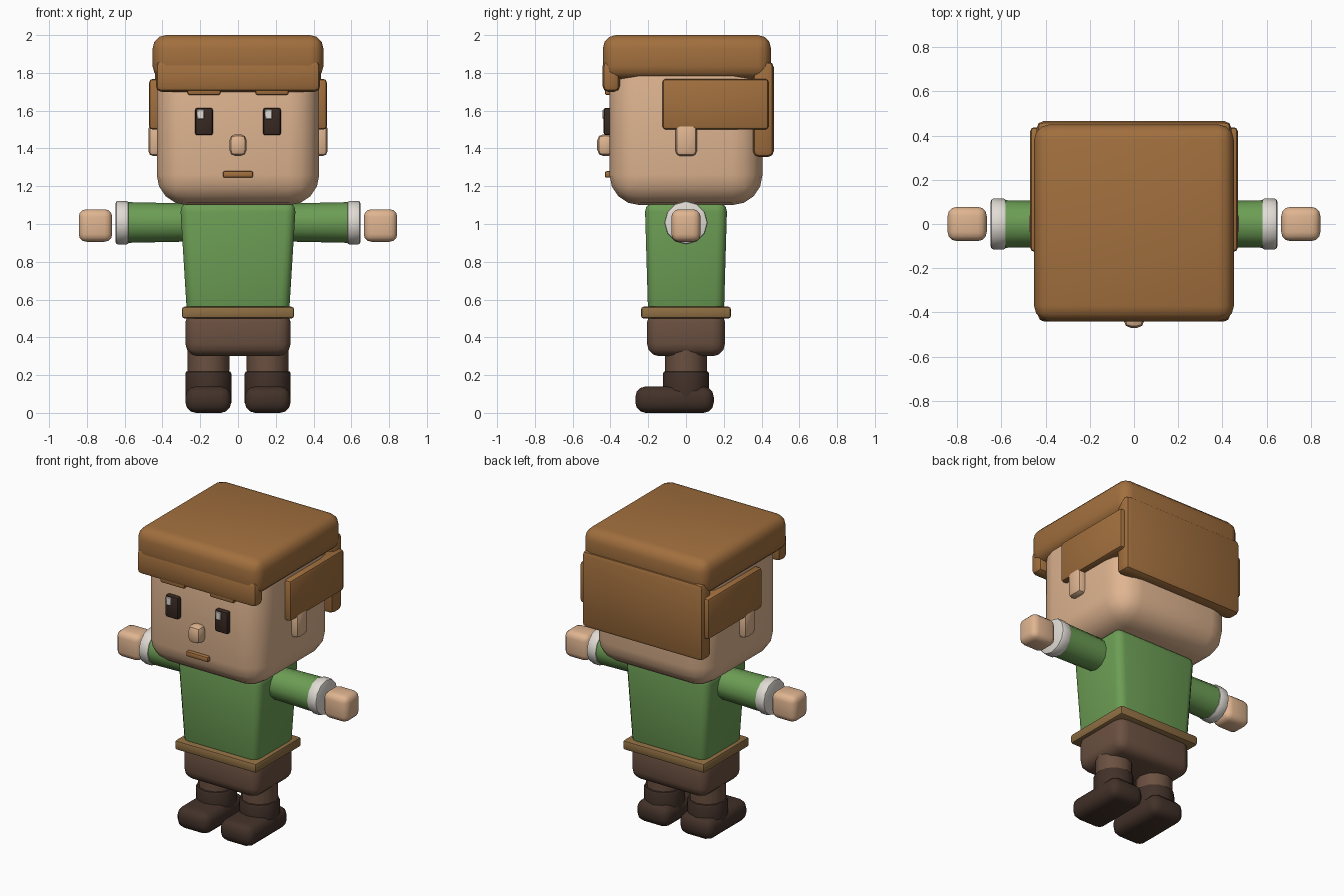
import bpy, bmesh, math
from mathutils import Matrix, Vector

if "Cube" in bpy.data.objects:
    bpy.data.objects.remove(bpy.data.objects["Cube"])


def material(name, rgb):
    m = bpy.data.materials.new(name)
    m.diffuse_color = (*rgb, 1)
    m.use_nodes = True
    m.node_tree.nodes["Principled BSDF"].inputs["Base Color"].default_value = m.diffuse_color
    return m


HAIR = material("hair brown", (0.36, 0.16, 0.048))
SKIN = material("skin", (0.74, 0.46, 0.28))
GREEN = material("shirt green", (0.15, 0.34, 0.09))
WHITE = material("cuff white", (0.75, 0.71, 0.66))
PANTS = material("trouser brown", (0.145, 0.08, 0.052))
BOOT = material("boot brown", (0.055, 0.031, 0.022))
BELT = material("belt tan", (0.27, 0.155, 0.055))
EYE = material("eye dark", (0.04, 0.022, 0.016))


def finish(name, bm, mat):
    bmesh.ops.recalc_face_normals(bm, faces=bm.faces)
    me = bpy.data.meshes.new(name)
    bm.to_mesh(me)
    bm.free()
    me.materials.append(mat)
    ob = bpy.data.objects.new(name, me)
    bpy.context.collection.objects.link(ob)
    return ob


def box(name, xs, ys, zs, mat, bevel=0.02, segs=2, bottom=(1, 1)):
    """Rounded box between limits; bottom scales the lower face in x and y."""
    bm = bmesh.new()
    bmesh.ops.create_cube(bm, size=1)
    for v in bm.verts:
        low = v.co.z < 0
        kx, ky = bottom if low else (1, 1)
        v.co = Vector(((xs[0] + xs[1]) / 2 + v.co.x * (xs[1] - xs[0]) * kx,
                       (ys[0] + ys[1]) / 2 + v.co.y * (ys[1] - ys[0]) * ky,
                       zs[0] if low else zs[1]))
    bmesh.ops.bevel(bm, geom=bm.edges[:], offset=bevel, segments=segs,
                    profile=0.5, affect='EDGES', clamp_overlap=True)
    return finish(name, bm, mat)


def tube(name, start, end, r1, r2, mat, sides=12, bevel=0.0):
    """Capped round bar from start to end."""
    a, b = Vector(start), Vector(end)
    d = b - a
    bm = bmesh.new()
    rot = Vector((0, 0, 1)).rotation_difference(d).to_matrix().to_4x4()
    bmesh.ops.create_cone(bm, cap_ends=True, segments=sides, radius1=r1, radius2=r2,
                          depth=d.length, matrix=Matrix.Translation((a + b) / 2) @ rot)
    if bevel:
        rims = [e for e in bm.edges if any(len(f.verts) > 4 for f in e.link_faces)]
        bmesh.ops.bevel(bm, geom=rims, offset=bevel, segments=2, profile=0.5, affect='EDGES')
    return finish(name, bm, mat)


def span(s, a, b):
    return tuple(sorted((s * a, s * b)))


# Head and hair
box("head", (-0.43, 0.43), (-0.405, 0.405), (1.10, 1.93), SKIN, 0.16, 4)
box("hair_cap", (-0.452, 0.452), (-0.44, 0.45), (1.765, 2.0), HAIR, 0.07, 3)
box("fringe", (-0.435, 0.435), (-0.442, -0.35), (1.70, 1.865), HAIR, 0.03)
box("back_hair", (-0.44, 0.44), (0.355, 0.465), (1.355, 1.86), HAIR, 0.03)

# Face
box("nose", (-0.046, 0.046), (-0.47, -0.38), (1.36, 1.475), SKIN, 0.032)
box("mouth", (-0.08, 0.08), (-0.43, -0.39), (1.245, 1.28), HAIR, 0.01)

# Torso, belt and hips
box("torso", (-0.307, 0.307), (-0.218, 0.218), (0.52, 1.115), GREEN, 0.05, 3, (0.88, 0.92))
box("belt", (-0.297, 0.297), (-0.238, 0.238), (0.50, 0.562), BELT, 0.014)
box("hips", (-0.278, 0.278), (-0.206, 0.206), (0.30, 0.545), PANTS, 0.065, 3)

for s, side in ((-1, "left"), (1, "right")):
    box(side + "_side_hair", span(s, 0.39, 0.47), (-0.125, 0.437), (1.50, 1.768), HAIR, 0.018)
    box(side + "_ear", span(s, 0.38, 0.474), (-0.055, 0.057), (1.36, 1.53), SKIN, 0.025)
    x = s * 0.18
    box(side + "_eye", (x - 0.047, x + 0.047), (-0.436, -0.39), (1.47, 1.615), EYE, 0.012)
    box(side + "_eye_glint", (x - 0.036, x + 0.0), (-0.441, -0.432), (1.555, 1.606), WHITE, 0.003, 1)
    box(side + "_eyebrow", (x - 0.087, x + 0.087), (-0.43, -0.39), (1.683, 1.725), HAIR, 0.01)

    # Arm, cuff and hand
    tube(side + "_sleeve", (s * 0.22, 0, 1.008), (s * 0.60, 0, 1.008), 0.1, 0.108, GREEN)
    tube(side + "_cuff", (s * 0.578, 0, 1.007), (s * 0.648, 0, 1.007), 0.115, 0.115, WHITE, 12, 0.012)
    box(side + "_hand", span(s, 0.666, 0.843), (-0.077, 0.077), (0.906, 1.078), SKIN, 0.04, 3)

    # Leg and boot
    lx = s * 0.157
    tube(side + "_leg", (lx, 0, 0.15), (lx, 0, 0.37), 0.11, 0.112, PANTS)
    tube(side + "_boot_shaft", (lx, 0, 0.04), (lx, 0, 0.222), 0.122, 0.122, BOOT, 12, 0.015)
    box(side + "_boot_foot", (lx - 0.121, lx + 0.121), (-0.268, 0.147), (0.0, 0.14), BOOT, 0.055, 3)

# Smooth the rounded edges while keeping hard ones crisp
for ob in bpy.context.collection.objects:
    ob.select_set(True)
    bpy.context.view_layer.objects.active = ob
bpy.ops.object.shade_smooth_by_angle(angle=math.radians(40))
